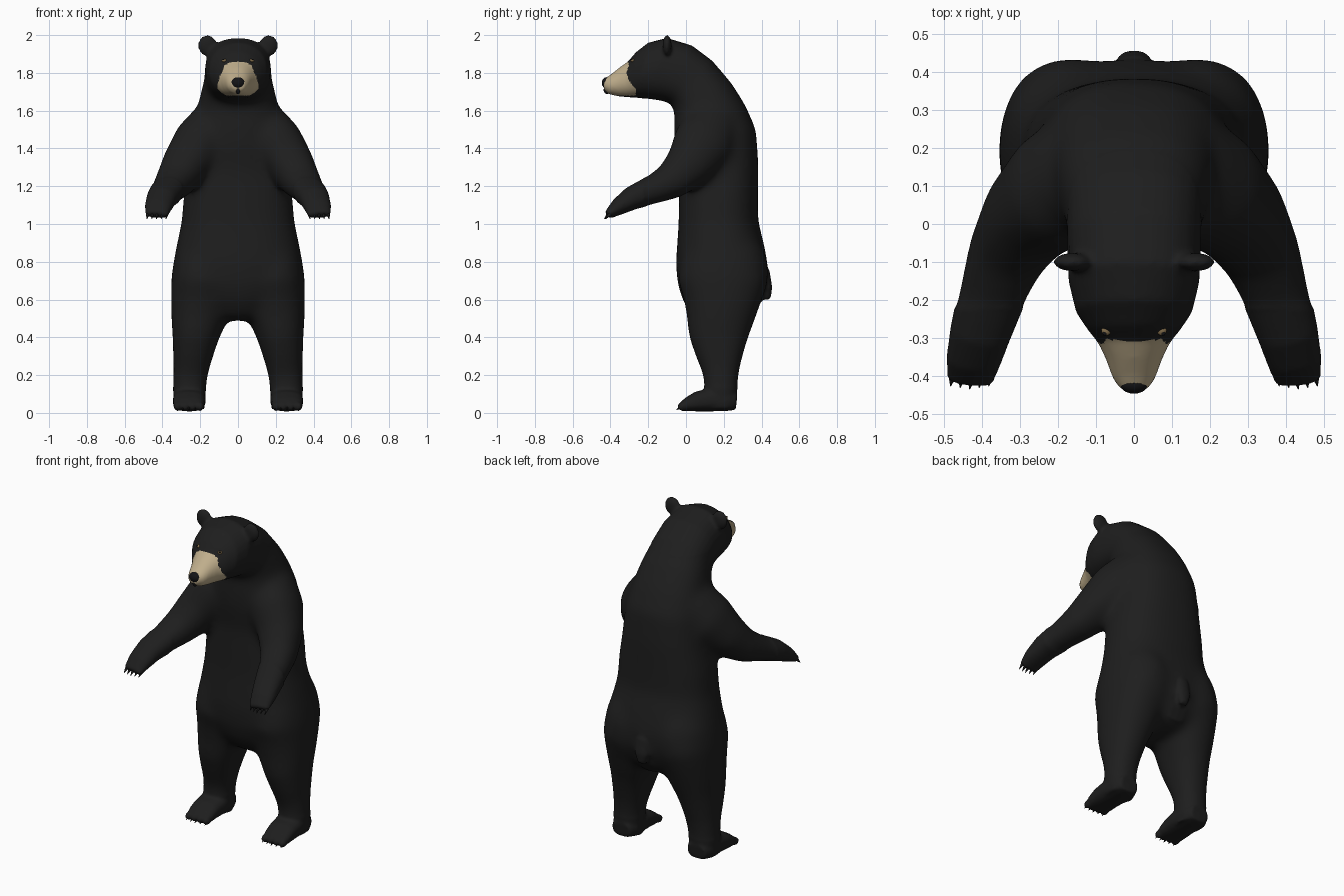
import bpy, bmesh, math
from mathutils import Vector

if "Cube" in bpy.data.objects:
    bpy.data.objects.remove(bpy.data.objects["Cube"])


def material(name, rgb):
    m = bpy.data.materials.new(name)
    m.diffuse_color = (*rgb, 1)
    m.use_nodes = True
    m.node_tree.nodes["Principled BSDF"].inputs["Base Color"].default_value = m.diffuse_color
    return m


FUR = material("black fur", (0.013, 0.013, 0.013))
TAN = material("tan muzzle", (0.52, 0.42, 0.26))
NOSE = material("nose black", (0.007, 0.007, 0.008))
CLAW = material("dark claw", (0.011, 0.011, 0.011))
EYE = material("amber eye", (0.22, 0.15, 0.07))
SEG = 28


def loft(bm, rings):
    """Skin a list of (centre, half axis u, half axis v, power) superellipse rings."""
    loops = []
    for c, u, v, power in rings:
        def sp(x):
            return math.copysign(abs(x) ** (2 / power), x)
        loops.append([bm.verts.new(c + u * sp(math.cos(a)) + v * sp(math.sin(a)))
                      for a in (2 * math.pi * i / SEG for i in range(SEG))])
    for p, q in zip(loops, loops[1:]):
        for i in range(SEG):
            j = (i + 1) % SEG
            bm.faces.new((p[i], p[j], q[j], q[i]))
    bm.faces.new(loops[0])
    bm.faces.new(loops[-1])


def limb(bm, path, side, power=2.2):
    """Tube through (x, y, z, half width, half thickness), mirrored by side."""
    pts = [Vector((p[0] * side, p[1], p[2])) for p in path]
    rings = []
    for i, p in enumerate(path):
        t = (pts[min(i + 1, len(pts) - 1)] - pts[max(i - 1, 0)]).normalized()
        u = Vector((1, 0, 0))
        u = (u - t * u.dot(t)).normalized()
        rings.append((pts[i], u * p[3], t.cross(u) * p[4], power))
    loft(bm, rings)


def ball(bm, centre, size):
    r = bmesh.ops.create_uvsphere(bm, u_segments=20, v_segments=12, radius=1)
    for v in r["verts"]:
        v.co = Vector([c + a * s for c, a, s in zip(centre, v.co, size)])


def finish(bm, name, mat):
    bmesh.ops.recalc_face_normals(bm, faces=bm.faces)
    me = bpy.data.meshes.new(name)
    bm.to_mesh(me)
    bm.free()
    me.materials.append(mat)
    me.shade_smooth()
    ob = bpy.data.objects.new(name, me)
    bpy.context.collection.objects.link(ob)
    return ob


body = bmesh.new()

# Torso, neck and head: front (y, z), back (y, z), half width
spine = [
    (.08, .485, .30, .50, .07), (.03, .515, .36, .525, .15), (-.02, .60, .40, .59, .24),
    (-.047, .69, .43, .69, .32), (-.054, .80, .432, .80, .342), (-.047, .90, .412, .90, .324),
    (-.04, 1.0, .382, 1.02, .30), (-.038, 1.15, .382, 1.15, .289), (-.036, 1.28, .384, 1.32, .26),
    (-.06, 1.42, .372, 1.50, .245), (-.065, 1.52, .315, 1.63, .225),
    (-.06, 1.60, .238, 1.75, .20), (-.08, 1.642, .138, 1.865, .18),
    (-.13, 1.652, .032, 1.945, .176), (-.20, 1.662, -.10, 1.985, .172),
    (-.26, 1.668, -.20, 1.96, .153), (-.29, 1.67, -.265, 1.91, .122),
    (-.32, 1.672, -.305, 1.862, .094), (-.36, 1.676, -.35, 1.83, .074),
    (-.41, 1.688, -.40, 1.79, .056), (-.435, 1.71, -.437, 1.765, .035)]
rings = []
for i, (yf, zf, yb, zb, w) in enumerate(spine):
    f, b = Vector((0, yf, zf)), Vector((0, yb, zb))
    power = 2.4 if yf > -.25 else 2.1
    rings.append(((f + b) / 2, Vector((w, 0, 0)), (b - f) / 2, power))
loft(body, rings)

arm = [(.07, .15, 1.58, .12, .10), (.125, .135, 1.51, .145, .15), (.20, .09, 1.42, .15, .165),
       (.28, .015, 1.31, .128, .13), (.335, -.08, 1.225, .107, .10), (.375, -.19, 1.175, .09, .076),
       (.405, -.29, 1.135, .08, .062), (.422, -.36, 1.09, .072, .045),
       (.431, -.415, 1.047, .06, .022)]
leg = [(.16, .19, .95, .12, .17), (.175, .195, .82, .162, .22), (.187, .195, .70, .168, .24),
       (.195, .192, .60, .162, .208), (.208, .182, .50, .149, .181), (.226, .172, .40, .124, .159),
       (.24, .178, .30, .107, .127), (.252, .185, .20, .091, .094), (.257, .185, .12, .087, .087),
       (.258, .185, .02, .08, .08)]
foot = [(.257, .268, .06, .06, .045), (.257, .22, .065, .083, .055), (.257, .13, .07, .087, .062),
        (.26, .06, .06, .085, .053), (.26, .01, .045, .083, .038), (.26, -.025, .032, .07, .023)]
for s in (-1, 1):
    limb(body, arm, s)
    limb(body, leg, s)
    limb(body, foot, s, 2.6)
    ball(body, (s * .162, -.10, 1.945), (.05, .024, .056))    # ear
    ball(body, (s * .165, .235, .74), (.165, .205, .25))      # rump
    for k in (-1.5, -.5, .5, 1.5):                            # toes
        ball(body, (s * (.26 + k * .04), -.018, .034), (.022, .028, .025))
limb(body, [(0, .38, .80, .03, .03), (0, .41, .74, .045, .035),
            (0, .427, .66, .045, .03), (0, .43, .60, .024, .018)], 1)  # tail

# Fuse all fur parts into one soft skin
raw = finish(body, "raw_body", FUR)
mod = raw.modifiers.new("fuse", 'REMESH')
mod.mode = 'VOXEL'
mod.voxel_size = 0.010
mod = raw.modifiers.new("soften", 'SMOOTH')
mod.factor = 0.5
mod.iterations = 4
skin = bpy.data.meshes.new_from_object(raw.evaluated_get(bpy.context.evaluated_depsgraph_get()))
bpy.data.objects.remove(raw)

# Blend the joints further, leaving head, paws, feet and tail crisp
bm = bmesh.new()
bm.from_mesh(skin)
for passes, low, high in ((30, .22, 1.66), (25, .14, 1.80)):
    soft = [v for v in bm.verts if low < v.co.z < high and v.co.y > -.22
            and not (abs(v.co.x) < .05 and v.co.y > .36 and v.co.z < .78)]
    for _ in range(passes):
        bmesh.ops.smooth_vert(bm, verts=soft, factor=.5, use_axis_x=True,
                              use_axis_y=True, use_axis_z=True)
bm.to_mesh(skin)
bm.free()

# Tan muzzle patch: narrow at the bridge, wide at the cheeks
skin.materials.clear()
skin.materials.append(FUR)
skin.materials.append(TAN)
for p in skin.polygons:
    c = p.center
    edge = -.268 - max(0, c.z - 1.74) * .33
    wide = .107 - max(0, c.z - 1.75) * .40
    tan = c.y < edge and 1.68 < c.z < 1.865 and abs(c.x) < wide
    p.material_index = 1 if tan else 0
skin.shade_smooth()
bear = bpy.data.objects.new("bear_body", skin)
bpy.context.collection.objects.link(bear)

# Nose pad and mouth line
bm = bmesh.new()
ball(bm, (0, -.42, 1.747), (.037, .026, .030))
ball(bm, (0, -.418, 1.71), (.012, .018, .022))
finish(bm, "nose", NOSE)

# Eyes: amber beads with dark pupils, set on the face surface
for name, mat, r, push in (("eyes", EYE, .013, -.002), ("pupils", NOSE, .006, .007)):
    bm = bmesh.new()
    for s in (-1, 1):
        _, co, n, _ = bear.closest_point_on_mesh(Vector((s * .078, -.29, 1.872)))
        ball(bm, co + n * push, (r, r, r * .7))
    finish(bm, name, mat)


# Claws: short cones fanned along paws and feet
def claws(name, centre, step, direction):
    bm = bmesh.new()
    d0 = Vector(direction).normalized()
    for s in (-1, 1):
        for k in range(-2, 3):
            pos = Vector((s * (centre[0] + k * step), centre[1] + abs(k) * .004, centre[2]))
            d = Vector((d0.x * s, d0.y, d0.z))
            r = bmesh.ops.create_cone(bm, cap_ends=True, segments=8, radius1=.010,
                                      radius2=.001, depth=.036)
            q = Vector((0, 0, 1)).rotation_difference(d)
            for v in r["verts"]:
                v.co = pos + q @ v.co
    finish(bm, name, CLAW)


claws("paw_claws", (.430, -.422, 1.039), .025, (.1, -.65, -.7))
claws("foot_claws", (.26, -.036, .025), .032, (0, -.85, -.4))
